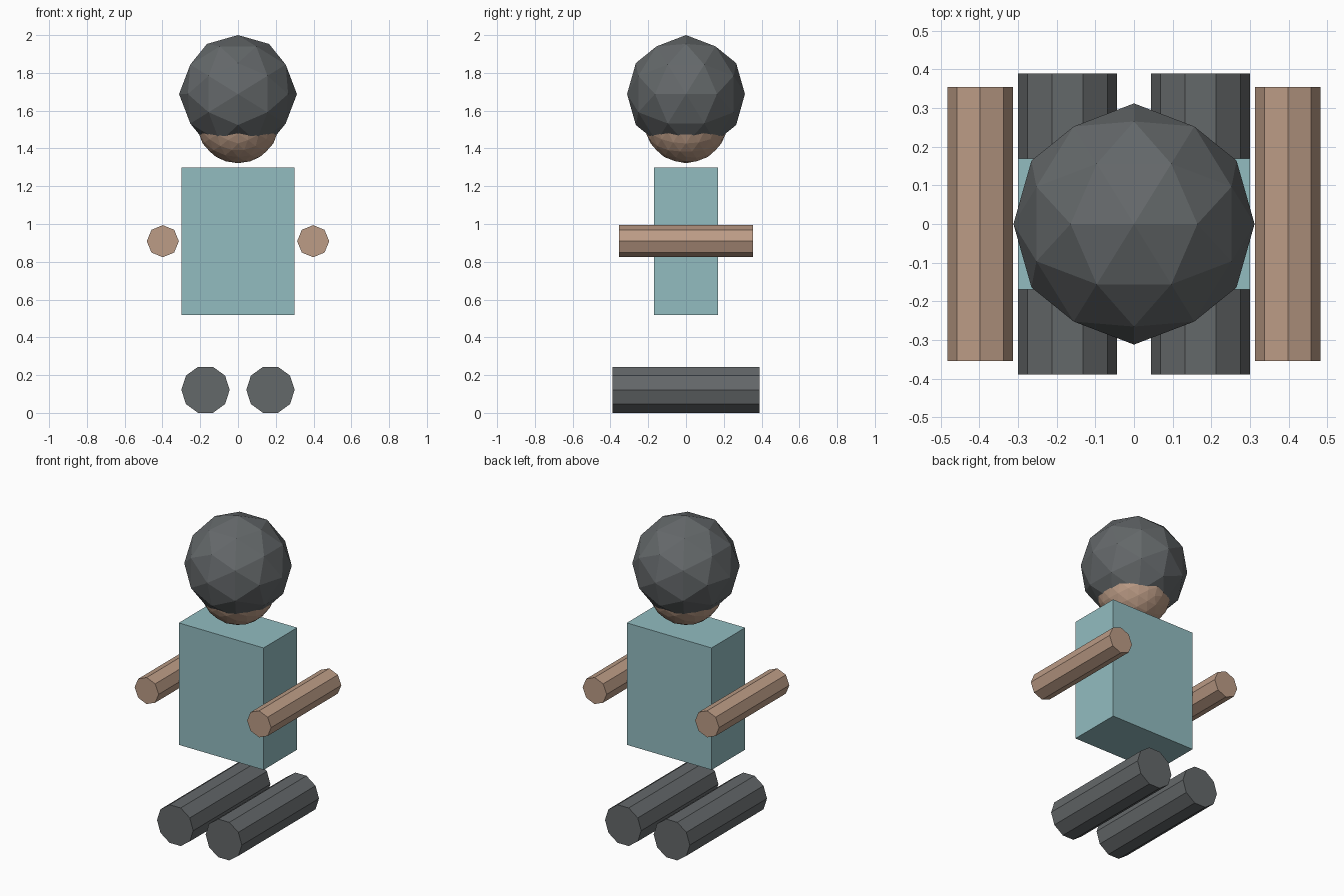
import bpy
import bmesh
import math
from mathutils import Matrix, Vector

default = bpy.data.objects.get("Cube")
if default:
    bpy.data.objects.remove(default, do_unlink=True)


def material(name, srgb):
    """Flat material from 8-bit colour, converted to linear."""
    color = [((c / 255 + 0.055) / 1.055) ** 2.4 for c in srgb] + [1.0]
    mat = bpy.data.materials.new(name)
    mat.use_nodes = True
    mat.diffuse_color = color
    bsdf = mat.node_tree.nodes["Principled BSDF"]
    bsdf.inputs["Base Color"].default_value = color
    bsdf.inputs["Roughness"].default_value = 0.9
    return mat


skin = material("skin", (188, 156, 134))
charcoal = material("charcoal", (100, 104, 106))
teal = material("pale teal", (146, 188, 192))


def add_part(name, bm, location, mat):
    mesh = bpy.data.meshes.new(name)
    bm.to_mesh(mesh)
    bm.free()
    mesh.materials.append(mat)
    obj = bpy.data.objects.new(name, mesh)
    obj.location = location
    bpy.context.collection.objects.link(obj)
    return obj


def box(name, size, location, mat):
    bm = bmesh.new()
    bmesh.ops.create_cube(bm, size=1)
    bmesh.ops.scale(bm, vec=Vector(size), verts=bm.verts)
    return add_part(name, bm, location, mat)


def ball(name, radius, detail, z, mat):
    # Tilted so that an edge, not a corner, of the base solid lies on top
    tilt = Matrix.Rotation(-math.atan(2 / (1 + math.sqrt(5))), 4, 'Y')
    bm = bmesh.new()
    bmesh.ops.create_icosphere(bm, subdivisions=detail, radius=radius, matrix=tilt)
    return add_part(name, bm, (0, 0, z), mat)


def limb(name, sides, radius, length, location, mat):
    # Prism lying along y with a corner pointing sideways
    turn = Matrix.Rotation(math.pi / 2, 4, 'X') @ Matrix.Rotation(math.pi / 2, 4, 'Z')
    bm = bmesh.new()
    bmesh.ops.create_cone(bm, cap_ends=True, segments=sides, radius1=radius,
                          radius2=radius, depth=length, matrix=turn)
    return add_part(name, bm, location, mat)


# Torso
box("torso", (0.6, 0.34, 0.78), (0, 0, 0.909), teal)

# Head with the hair wrapped over it
ball("head", 0.22, 3, 1.542, skin)
ball("hair", 0.312, 2, 1.688, charcoal)

# Arms and legs on both sides
for side, sign in (("left", 1), ("right", -1)):
    limb(side + "_arm", 8, 0.085, 0.71, (sign * 0.398, 0, 0.909), skin)
    limb(side + "_leg", 10, 0.128, 0.78, (sign * 0.172, 0, 0.122), charcoal)
